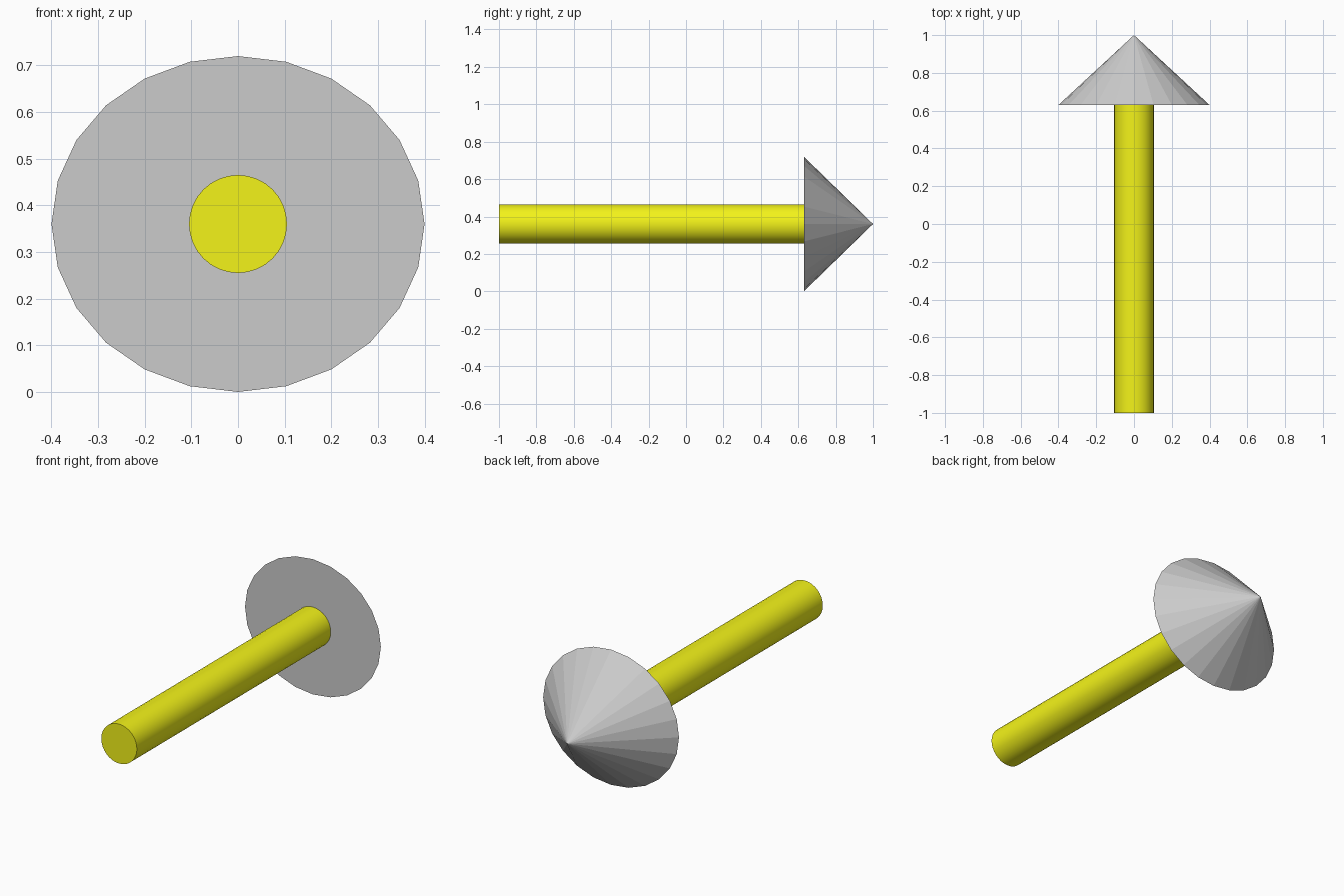
import bpy
from math import radians

if "Cube" in bpy.data.objects:
    bpy.data.objects.remove(bpy.data.objects["Cube"])

AXIS_Z = 0.36      # height of the arrow's centre line
NECK_Y = 0.63      # where the shaft meets the head
TO_BACK = (radians(-90), 0, 0)

# Yellow shaft
length = NECK_Y + 1.0
bpy.ops.mesh.primitive_cylinder_add(vertices=32, radius=0.105, depth=length,
                                    location=(0, NECK_Y - length / 2, AXIS_Z),
                                    rotation=TO_BACK)
shaft = bpy.context.object
shaft.name = "shaft"
bpy.ops.object.shade_smooth_by_angle(angle=radians(30))
yellow = bpy.data.materials.new("yellow")
yellow.diffuse_color = (0.9, 0.9, 0.01, 1)
yellow.use_nodes = True
yellow.node_tree.nodes["Principled BSDF"].inputs["Base Color"].default_value = yellow.diffuse_color
shaft.data.materials.append(yellow)

# Faceted grey head, slightly flattened in height
depth = 1.0 - NECK_Y
bpy.ops.mesh.primitive_cone_add(vertices=24, radius1=0.4, radius2=0, depth=depth,
                                location=(0, NECK_Y + depth / 2, AXIS_Z),
                                rotation=TO_BACK)
head = bpy.context.object
head.name = "arrow_head"
head.scale = (1, 0.9, 1)
